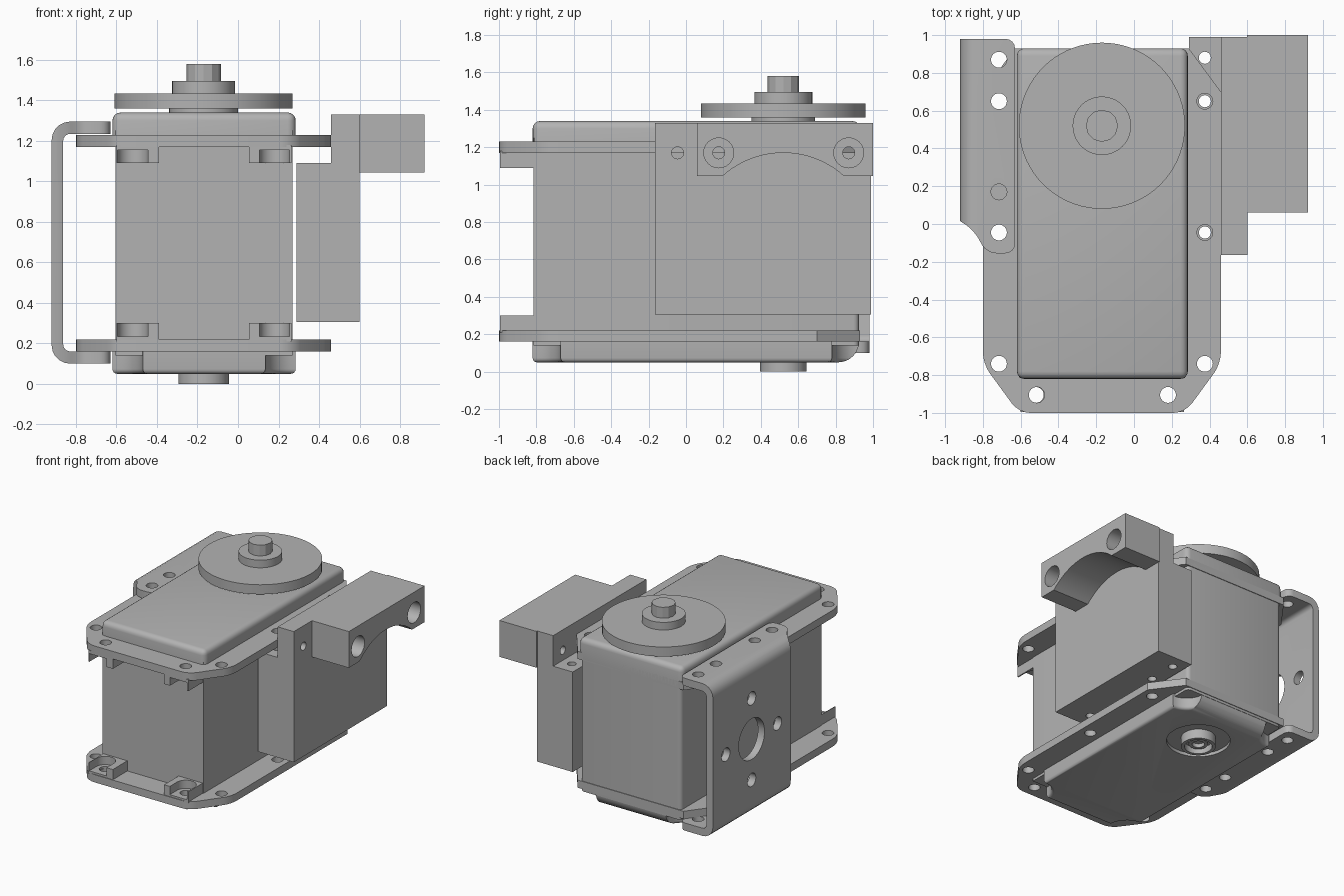
import bpy, bmesh, math
from mathutils import Vector

if "Cube" in bpy.data.objects:
    bpy.data.objects.remove(bpy.data.objects["Cube"], do_unlink=True)

grey = bpy.data.materials.new("plain grey")
grey.use_nodes = True
grey.diffuse_color = (0.45, 0.45, 0.45, 1)
grey.node_tree.nodes["Principled BSDF"].inputs["Base Color"].default_value = (0.45, 0.45, 0.45, 1)


def place(axis, a, b, d):
    return {"x": Vector((d, a, b)), "y": Vector((a, d, b)), "z": Vector((a, b, d))}[axis]


def prism(name, pts, axis, lo, hi, width=0, test=None, seg=4):
    """Extrude a 2D outline along an axis; bevel the edges that pass the test."""
    bm = bmesh.new()
    low = [bm.verts.new(place(axis, a, b, lo)) for a, b in pts]
    high = [bm.verts.new(place(axis, a, b, hi)) for a, b in pts]
    bm.faces.new(low)
    bm.faces.new(high)
    for i in range(len(pts)):
        j = (i + 1) % len(pts)
        bm.faces.new((low[i], low[j], high[j], high[i]))
    bmesh.ops.recalc_face_normals(bm, faces=bm.faces)
    if width:
        edges = [e for e in bm.edges if test(e.verts[0].co, e.verts[1].co)]
        bmesh.ops.bevel(bm, geom=edges, offset=width, segments=seg, profile=0.5,
                        affect="EDGES", clamp_overlap=True)
    mesh = bpy.data.meshes.new(name)
    bm.to_mesh(mesh)
    bm.free()
    mesh.materials.append(grey)
    obj = bpy.data.objects.new(name, mesh)
    bpy.context.collection.objects.link(obj)
    return obj


def rect(a0, a1, b0, b1):
    return [(a0, b0), (a1, b0), (a1, b1), (a0, b1)]


def arc(ca, cb, r, start, end, n):
    return [(ca + r * math.cos(math.radians(start + (end - start) * i / n)),
             cb + r * math.sin(math.radians(start + (end - start) * i / n))) for i in range(n + 1)]


def rod(name, axis, a, b, r, lo, hi, n=32):
    return prism(name, arc(a, b, r, 0, 360, n)[:-1], axis, lo, hi)


def combine(obj, cutters, op="DIFFERENCE"):
    """Apply booleans and remove the cutters."""
    for c in cutters:
        c.hide_render = True
        m = obj.modifiers.new("cut", "BOOLEAN")
        m.operation, m.object, m.solver = op, c, "EXACT"
        bpy.context.view_layer.update()
        dg = bpy.context.evaluated_depsgraph_get()
        mesh = bpy.data.meshes.new_from_object(obj.evaluated_get(dg))
        obj.modifiers.clear()
        obj.data = mesh
        bpy.data.objects.remove(c, do_unlink=True)
    return obj


def along(axis):
    k = "xyz".index(axis)
    return lambda p, q: abs(p[k] - q[k]) > 0.02 and (p - q).length - abs(p[k] - q[k]) < 1e-4


def holes(axis, spots, r, lo, hi):
    return [rod("cutter", axis, a, b, r, lo, hi, 24) for a, b in spots]


MID, HUB_Y = -0.17, 0.52          # centre line and shaft position
L, R, F, B = -0.62, 0.285, -0.82, 0.93

# Case: middle, top lid and scalloped bottom lid
prism("case_middle", rect(L + .015, R - .015, F + .005, B - .005), "z", 0.14, 1.25, 0.03,
      lambda p, q: along("z")(p, q) and p.y > 0)
prism("top_lid", rect(L, R, F, B), "z", 1.18, 1.34, 0.04,
      lambda p, q: max(p.z, q.z) > 1.3)
s = 0.15
scallop = (arc(L, F, s, 90, 0, 10) + arc(R, F, s, 180, 90, 10)
           + arc(R, B, s, 270, 180, 10) + arc(L, B, s, 0, -90, 10))
bottom = prism("bottom_lid", scallop, "z", 0.05, 0.19, 0.035,
               lambda p, q: max(p.z, q.z) < 0.06)
combine(bottom, [prism("trim", rect(-1, 1, -1, B - .005), "z", 0.05, 0.4, 0.11,
                       lambda p, q: along("x")(p, q) and p.y > 0 and p.z < 0.1, 6)], "INTERSECT")
combine(bottom, [rod("groove", "z", MID, HUB_Y, 0.23, 0, 0.075, 48)])

# Mounting flanges with holes and notched screw blocks
half = [(0.44, -1), (0.63, -0.74), (0.63, 0.7), (0.46, 0.93)]
outline = [(MID + a, b) for a, b in half] + [(MID - a, b) for a, b in reversed(half)]
side_spots = [(x, y) for x in (-0.715, 0.375) for y in (-0.74, -0.045, 0.65)]
front_spots = [(-0.515, -0.905), (0.18, -0.905)]
for name, z0, b0, b1, n0, n1 in (("top", 1.17, 1.09, 1.18, 1.0, 1.155),
                                 ("bottom", 0.16, 0.21, 0.30, 0.235, 0.4)):
    flange = prism(name + "_flange", outline, "z", z0, z0 + 0.06, 0.06,
                   lambda p, q: along("z")(p, q) and p.y < 0.6)
    combine(flange, holes("z", side_spots + front_spots, 0.042, z0 - .1, z0 + .2))
    for x, side in ((-0.495, "right"), (0.16, "left")):
        hx = MID + math.copysign(0.35, x - MID)
        block = prism(f"{name}_{side}_screw_block", rect(x - .105, x + .105, -0.995, -0.8), "z", b0, b1)
        combine(block, [rod("notch", "z", hx, -0.905, 0.075, n0, n1),
                        prism("slot", rect(hx - .075, hx + .075, -1.1, -0.905), "z", n0, n1),
                        rod("bore", "z", hx, -0.905, 0.042, 0, 1.5, 24)])

# Output horn and shaft
for name, r, lo, hi, n in (("horn_collar", 0.17, 1.33, 1.37, 40), ("horn_disc", 0.44, 1.36, 1.435, 72),
                           ("horn_hub", 0.155, 1.43, 1.495, 40), ("shaft_tip", 0.085, 1.49, 1.58, 12)):
    rod(name, "z", MID, HUB_Y, r, lo, hi, n)
boss = rod("lower_boss", "z", MID, HUB_Y, 0.125, 0, 0.09, 40)
combine(boss, [rod("well", "z", MID, HUB_Y, 0.1, -0.1, 0.05)])
pin = rod("lower_pin", "z", MID, HUB_Y, 0.07, 0.02, 0.09)
combine(pin, [rod("pin_bore", "z", MID, HUB_Y, 0.045, -0.1, 0.06)])

# Bent bracket on the right side
bracket = prism("side_bracket", rect(-0.92, -0.3, 0.1, 1.295), "y", -0.3, 1.1, 0.09,
                lambda p, q: along("y")(p, q) and p.x < -0.9, 5)
combine(bracket, [prism("inside", rect(-0.863, -0.2, 0.16, 1.235), "y", -0.5, 1.3, 0.035,
                        lambda p, q: along("y")(p, q) and p.x < -0.8)])
shape = [(-1, 0.98), (-1, 0.015), (-0.92, 0.015), (-0.85, -0.03), (-0.78, -0.155),
         (-0.63, -0.155), (-0.63, 0.98)]
combine(bracket, [prism("bracket_trim", shape, "z", 0, 1.5, 0.05,
                        lambda p, q: along("z")(p, q) and p.x > -0.9)], "INTERSECT")
combine(bracket, holes("z", [(-0.715, y) for y in (0.87, 0.65, 0.17, -0.045)], 0.042, 0, 1.5))
cy, cz, d = 0.5, 0.7, 0.32
combine(bracket, [rod("window", "x", cy, cz, 0.16, -1, -0.8, 40)]
        + holes("x", [(cy - d, cz), (cy + d, cz), (cy, cz - d), (cy, cz + d)], 0.052, -1, -0.8))

# Stepped mount block on the left side
step = [(0.29, 0.305), (0.60, 0.305), (0.60, 1.33), (0.46, 1.33), (0.46, 1.09), (0.29, 1.09)]
mount = prism("mount_block", step, "y", -0.165, 0.99)
combine(mount, holes("z", [(0.375, y) for y in (-0.045, 0.65, 0.88)], 0.032, 0, 1.2)
        + holes("x", [(y, 1.17) for y in (-0.045, 0.175, 0.87)], 0.032, 0.4, 0.7))

# Arched clamp with counterbored screw holes
arch = [(0.06, 1.33), (0.06, 1.045)] + arc(HUB_Y, 0.685, 0.485, 132, 48, 24) + [(1.0, 1.045), (1.0, 1.33)]
clamp = prism("arched_clamp", arch, "x", 0.598, 0.92)
clamp_spots = [(0.175, 1.17), (0.87, 1.17)]
combine(clamp, holes("x", clamp_spots, 0.08, 0.66, 1) + holes("x", clamp_spots, 0.032, 0.5, 0.8))

# Smooth the curved surfaces and keep the edges crisp
for obj in bpy.context.scene.objects:
    if obj.type == "MESH" and obj.name != "shaft_tip":
        bpy.ops.object.select_all(action="DESELECT")
        obj.select_set(True)
        bpy.context.view_layer.objects.active = obj
        bpy.ops.object.shade_smooth_by_angle()
